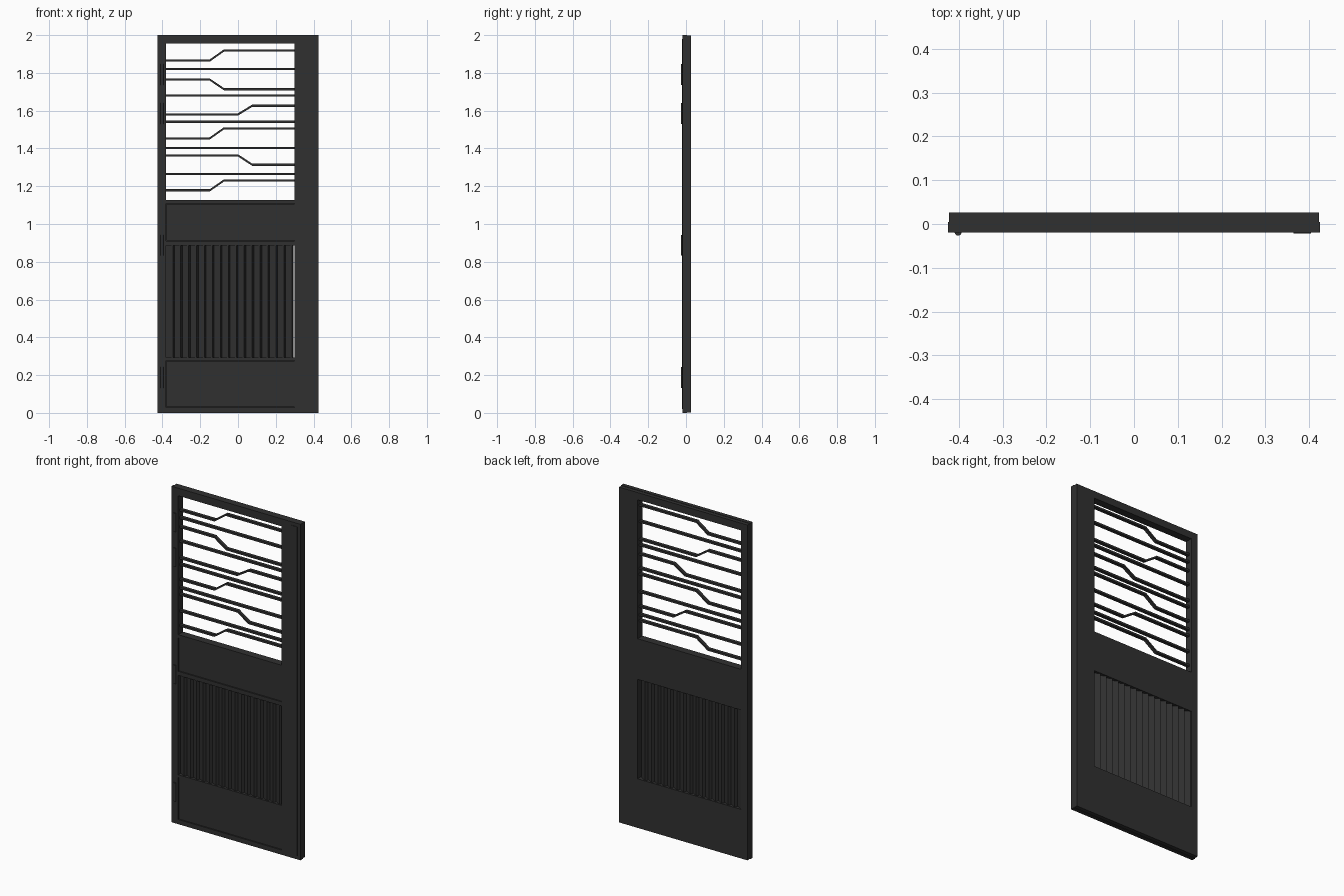
import bpy, bmesh, math
from mathutils import Matrix

if "Cube" in bpy.data.objects:
    bpy.data.objects.remove(bpy.data.objects["Cube"])

dark = bpy.data.materials.new("dark_metal")
dark.diffuse_color = (0.03, 0.03, 0.03, 1)
dark.use_nodes = True
dark.node_tree.nodes["Principled BSDF"].inputs["Base Color"].default_value = dark.diffuse_color

FRONT, MID, BACK = -0.0195, 0.004, 0.0265
LEFT, RIGHT = -0.38, 0.30


def finish(name, bm):
    bmesh.ops.recalc_face_normals(bm, faces=bm.faces)
    me = bpy.data.meshes.new(name)
    bm.to_mesh(me)
    bm.free()
    me.materials.append(dark)
    ob = bpy.data.objects.new(name, me)
    bpy.context.collection.objects.link(ob)
    return ob


def extrude_y(bm, depth):
    res = bmesh.ops.extrude_face_region(bm, geom=bm.faces[:])
    vs = [g for g in res["geom"] if isinstance(g, bmesh.types.BMVert)]
    bmesh.ops.translate(bm, verts=vs, vec=(0, depth, 0))


def board(name, xs, zs, open_rows, y0, y1):
    """Plate with rectangular openings in its middle column."""
    bm = bmesh.new()
    v = [[bm.verts.new((x, y0, z)) for z in zs] for x in xs]
    for i in range(len(xs) - 1):
        for j in range(len(zs) - 1):
            if not (i == 1 and j in open_rows):
                bm.faces.new((v[i][j], v[i+1][j], v[i+1][j+1], v[i][j+1]))
    extrude_y(bm, y1 - y0)
    # drop faces left inside by the extrusion of the starting plate, if any
    return finish(name, bm)


def box(name, x, y, z):
    bm = bmesh.new()
    size = [b - a for a, b in (x, y, z)]
    mid = [(a + b) / 2 for a, b in (x, y, z)]
    bmesh.ops.create_cube(bm, size=1, matrix=Matrix.Translation(mid) @ Matrix.Diagonal((*size, 1)))
    return finish(name, bm)


def bar(name, pts, half=0.006, y0=-0.008, y1=0.012):
    """Flat strip following a path in the x-z plane."""
    bm = bmesh.new()
    lo = [bm.verts.new((x, y0, z - half)) for x, z in pts]
    hi = [bm.verts.new((x, y0, z + half)) for x, z in pts]
    for i in range(len(pts) - 1):
        bm.faces.new((lo[i], lo[i+1], hi[i+1], hi[i]))
    extrude_y(bm, y1 - y0)
    return finish(name, bm)


# door leaf: front frame and back board
xs = [-0.425, LEFT, RIGHT, 0.425]
zs = [0, 0.028, 0.278, 0.294, 0.886, 0.91, 1.108, 1.128, 1.955, 2.0]
board("front_frame", xs, zs, (1, 3, 5, 7), FRONT, MID)
e = 0.002
board("back_board", [xs[0] + e, LEFT, RIGHT, xs[3] - e],
      [e] + zs[1:-1] + [2 - e], (3, 7), MID, BACK)

# recessed panels
for name, j in (("lower_panel", 1), ("middle_panel", 5)):
    box(name, (LEFT + e, RIGHT - e), (FRONT + 0.004, MID), (zs[j] + e, zs[j+1] - e))

# tilted vertical louvre slats
for i in range(16):
    bm = bmesh.new()
    m = (Matrix.Translation((-0.361 + 0.042 * i, 0.0035, 0.59))
         @ Matrix.Rotation(math.radians(-30), 4, 'Z')
         @ Matrix.Diagonal((0.047, 0.018, 0.592, 1)))
    bmesh.ops.create_cube(bm, size=1, matrix=m)
    finish("louvre_slat", bm)

# straight grille bars
for z in (1.265, 1.402, 1.541, 1.68, 1.82):
    bar("straight_bar", [(LEFT, z), (RIGHT, z)])

# bent grille bars: left height, right height, bend start
for za, zb, x in ((1.865, 1.918, -0.15), (1.765, 1.714, -0.15), (1.58, 1.626, 0.0),
                  (1.453, 1.506, -0.15), (1.363, 1.314, 0.0), (1.178, 1.23, -0.15)):
    bar("bent_bar", [(LEFT, za), (x, za), (x + 0.075, zb), (RIGHT, zb)])

# hinge barrels
for z in (0.188, 0.887, 1.585, 1.792):
    bm = bmesh.new()
    bmesh.ops.create_cone(bm, cap_ends=True, segments=16, radius1=0.008, radius2=0.008,
                          depth=0.11, matrix=Matrix.Translation((-0.402, -0.0185, z)))
    ob = finish("hinge_barrel", bm)
    bpy.context.view_layer.objects.active = ob
    ob.select_set(True)
    bpy.ops.object.shade_smooth_by_angle()
    ob.select_set(False)

# thin pull strip on the wide stile
box("pull_strip", (0.365, 0.404), (FRONT - 0.0025, FRONT), (0.02, 1.98))
